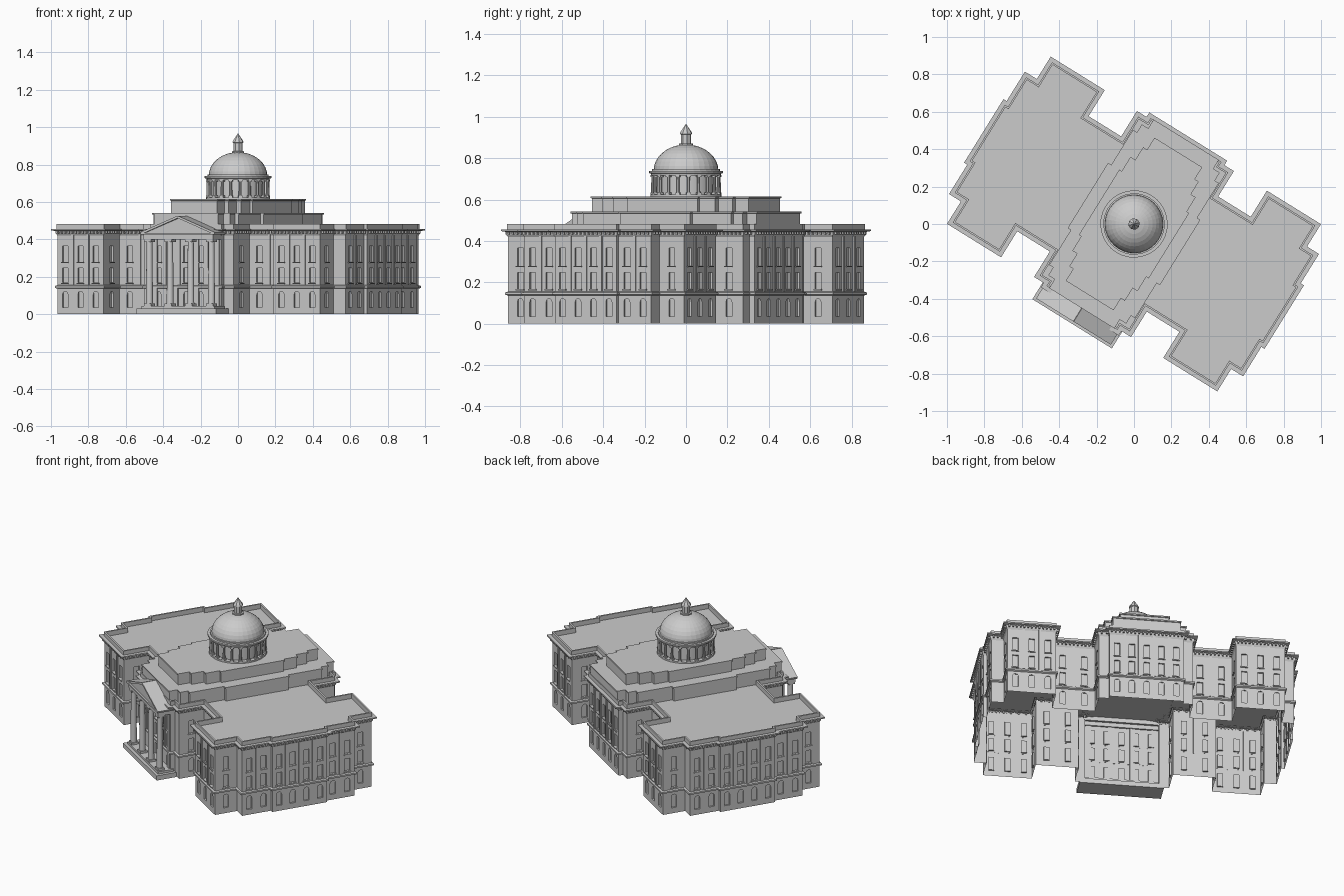
import bpy, bmesh, math
from mathutils import Matrix, Vector

cube = bpy.data.objects.get("Cube")
if cube:
    bpy.data.objects.remove(cube)

TURN = math.radians(-31.8)

stone = bpy.data.materials.new("pale grey stone")
stone.use_nodes = True
GREY = (0.6, 0.6, 0.6, 1)
stone.diffuse_color = GREY
stone.node_tree.nodes["Principled BSDF"].inputs["Base Color"].default_value = GREY


def finish(bm, name, smooth=False):
    """Turn a bmesh into a named object, swung to the building's heading."""
    mesh = bpy.data.meshes.new(name)
    bm.to_mesh(mesh)
    bm.free()
    mesh.materials.append(stone)
    obj = bpy.data.objects.new(name, mesh)
    bpy.context.scene.collection.objects.link(obj)
    obj.rotation_euler.z = TURN
    if smooth:
        bpy.context.view_layer.objects.active = obj
        obj.select_set(True)
        bpy.ops.object.shade_smooth_by_angle(angle=math.radians(30))
        obj.select_set(False)
    return obj


def face(bm, points):
    return bm.faces.new([bm.verts.new(p) for p in points])


def box(bm, centre, size, angle=0):
    m = (Matrix.Translation(centre) @ Matrix.Rotation(angle, 4, 'Z')
         @ Matrix.Diagonal((*size, 1)))
    bmesh.ops.create_cube(bm, size=1, matrix=m)


def mirrored(quarter):
    """Full counter-clockwise plan from its +x +y quarter (side to back)."""
    flip = [(-x, y) for x, y in reversed(quarter)]
    half = quarter + flip
    return half + [(-x, -y) for x, y in half]


def edges(plan):
    """Yield start, direction, outward normal and length of each plan edge."""
    for i, p in enumerate(plan):
        a, b = Vector(p), Vector(plan[(i + 1) % len(plan)])
        d = (b - a).normalized()
        yield a, d, Vector((d.y, -d.x)), (b - a).length


def offset(plan, amount):
    normals = [e[2] for e in edges(plan)]
    return [tuple(Vector(p) + amount * (normals[i] + normals[i - 1]))
            for i, p in enumerate(plan)]


def sweep(bm, plan, profile, cap=False):
    """Run an (offset, height) profile round a plan; cap closes the end."""
    rings = []
    for out, z in profile:
        rings.append([bm.verts.new((x, y, z)) for x, y in offset(plan, out)])
    n = len(plan)
    for low, high in zip(rings, rings[1:]):
        for i in range(n):
            j = (i + 1) % n
            bm.faces.new((low[i], low[j], high[j], high[i]))
    if cap:
        bm.faces.new(rings[-1])


def lathe(name, profile, sides, smooth=False):
    bm = bmesh.new()
    for (r0, z0), (r1, z1) in zip(profile, profile[1:]):
        for i in range(sides):
            a, b = (math.tau * k / sides for k in (i, i + 1))
            pts = [(r0 * math.cos(a), r0 * math.sin(a), z0), (r0 * math.cos(b), r0 * math.sin(b), z0),
                   (r1 * math.cos(b), r1 * math.sin(b), z1), (r1 * math.cos(a), r1 * math.sin(a), z1)]
            if r0 == 0:
                pts.pop(0)
            elif r1 == 0:
                pts.pop()
            face(bm, pts)
    bmesh.ops.remove_doubles(bm, verts=bm.verts, dist=1e-5)
    return finish(bm, name, smooth)


# Plan of the walls: a central block, linked to two wings with stepped ends
cornice_plan = mirrored([(.945, .2), (.925, .2), (.925, .385), (.85, .385),
                         (.85, .526), (.51, .526), (.51, .362), (.305, .362),
                         (.305, .522), (.245, .522), (.245, .55)])
wall_plan = offset(cornice_plan, -.025)

# Walls with recessed windows, arched on the ground floor
ROWS = [(.035, .122), (.168, .248), (.28, .365)]
WIDE, DEEP, TOP = .034, .01, .43
walls, pilasters, dentils = bmesh.new(), bmesh.new(), bmesh.new()
for a, d, n, length in edges(wall_plan):
    def at(t, z, depth=0):
        p = a + d * t - n * depth
        return (p.x, p.y, z)

    def panel(t0, t1, z0, z1, depth=0):
        face(walls, [at(t0, z0, depth), at(t1, z0, depth), at(t1, z1, depth), at(t0, z1, depth)])

    count = int((length - .02) / .08)
    pitch = length / max(count, 1)
    angle = math.atan2(d.y, d.x)
    cursor = 0
    for k in range(count):
        t0 = pitch * (k + .5) - WIDE / 2
        t1 = t0 + WIDE
        panel(cursor, t0, 0, TOP)
        cursor = t1
        z = 0
        for row, (z0, z1) in enumerate(ROWS):
            panel(t0, t1, z, z0)
            z = z1
            panel(t0, t1, z0, z1, DEEP)
            rim = [(t0, z0), (t1, z0), (t1, z1), (t0, z1)]
            for i in range(4):
                p, q = rim[i], rim[(i + 1) % 4]
                face(walls, [at(*p), at(*q), at(*q, DEEP), at(*p, DEEP)])
            if row == 0:
                r = WIDE / 2
                face(walls, [at(t0, z1), at(t0, z1 - r), at(t0 + .3 * r, z1 - .3 * r), at(t0 + r, z1)])
                face(walls, [at(t1, z1), at(t1 - r, z1), at(t1 - .3 * r, z1 - .3 * r), at(t1, z1 - r)])
            else:
                c = a + d * (t0 + WIDE / 2) + n * .003
                box(pilasters, (c.x, c.y, z0 - .004), (WIDE + .01, .008, .006), angle)
        panel(t0, t1, z, TOP)
    panel(cursor, length, 0, TOP)

    # Pilasters between windows and small blocks under the cornice
    for k in range(1, count):
        c = a + d * pitch * k + n * .002
        box(pilasters, (c.x, c.y, .29), (.014, .008, .27), angle)
    blocks = max(1, int(length / .022))
    for k in range(blocks):
        c = a + d * length * (k + .5) / blocks + n * .009
        box(dentils, (c.x, c.y, .438), (.009, .018, .012), angle)
bmesh.ops.remove_doubles(walls, verts=walls.verts, dist=1e-5)
finish(walls, "walls")
finish(pilasters, "pilasters_and_sills")
finish(dentils, "cornice_blocks")

# Belt course, cornice, parapet and flat roof
bm = bmesh.new()
sweep(bm, wall_plan, [(0, .136), (.01, .141), (.01, .151), (0, .155)])
finish(bm, "belt_course")
bm = bmesh.new()
sweep(bm, wall_plan, [(0, .42), (.006, .43), (.008, .444), (.025, .448), (.025, .456),
                      (.003, .456), (.003, .482), (-.007, .482), (-.007, .452)], cap=True)
finish(bm, "cornice_and_roof")

# Two stepped terraces under the dome
tier_plans = {
    "lower_terrace": ([(.285, .2), (.265, .2), (.265, .42), (.24, .42), (.24, .47),
                       (.2, .47), (.2, .525)], .45, .542),
    "upper_terrace": ([(.215, .2), (.2, .2), (.2, .29), (.17, .29), (.17, .37),
                       (.145, .37), (.145, .445)], .54, .616),
}
for name, (quarter, z0, z1) in tier_plans.items():
    bm = bmesh.new()
    sweep(bm, mirrored(quarter), [(0, z0), (0, z1 - .01), (.005, z1 - .008), (.005, z1)], cap=True)
    finish(bm, name)

# Drum, colonnade, dome and lantern
lathe("drum", [(.172, .614), (.172, .625), (.143, .625), (.143, .72)], 32, True)
bm = bmesh.new()
COLUMNS = 20
for k in range(COLUMNS):
    ang = math.tau * k / COLUMNS
    x, y = .161 * math.cos(ang), .161 * math.sin(ang)
    bmesh.ops.create_cone(bm, segments=8, radius1=.0085, radius2=.007, depth=.095,
                          matrix=Matrix.Translation((x, y, .6725)))
    for z in (.629, .714):
        box(bm, (x, y, z), (.021, .021, .01), ang)
finish(bm, "drum_columns")
lathe("drum_cornice", [(.143, .716), (.168, .716), (.17, .725), (.18, .728), (.18, .738),
                       (.164, .738), (.164, .747), (.15, .747)], 32)
arc = [math.pi / 2 * k / 9 for k in range(10)]
lathe("dome", [(.156 * math.cos(t) if t < 1.57 else 0, .742 + .124 * math.sin(t)) for t in arc], 32)
lathe("lantern", [(.034, .855), (.034, .87), (.026, .872), (.026, .915), (.031, .918),
                  (.028, .926), (.01, .952), (0, .967)], 8)

# Portico: base, columns, entablature and pediment
bm = bmesh.new()
box(bm, (0, -.565, .015), (.5, .126, .03))
box(bm, (0, -.56, .037), (.46, .1, .014))
finish(bm, "portico_base")
bm = bmesh.new()
for x in (-.195, -.065, .065, .195):
    bmesh.ops.create_cone(bm, segments=16, radius1=.019, radius2=.016, depth=.35,
                          matrix=Matrix.Translation((x, -.584, .219)))
    for z in (.05, .394):
        box(bm, (x, -.584, z), (.044, .044, .014))
    box(bm, (x, -.526, .22), (.03, .012, .36))
finish(bm, "portico_columns", True)
bm = bmesh.new()
box(bm, (0, -.56, .414), (.44, .092, .03))
finish(bm, "portico_beam")


def gable(name, half, low, peak, front, back):
    bm = bmesh.new()
    section = [(-half, low), (half, low), (half, low + .008), (0, peak), (-half, low + .008)]
    f = face(bm, [(x, front, z) for x, z in section])
    new = bmesh.ops.extrude_face_region(bm, geom=[f], use_keep_orig=True)["geom"]
    for v in new:
        if isinstance(v, bmesh.types.BMVert):
            v.co.y = back
    bmesh.ops.recalc_face_normals(bm, faces=bm.faces)
    return finish(bm, name)


gable("pediment", .215, .425, .512, -.604, -.5)

# Raking trim along the pediment's front and roof
bm = bmesh.new()
slope = math.atan2(.088, .232)
for s in (-1, 1):
    m = (Matrix.Translation((s * .116, -.56, .476)) @ Matrix.Rotation(s * slope, 4, 'Y')
         @ Matrix.Diagonal((.25, .108, .012, 1)))
    bmesh.ops.create_cube(bm, size=1, matrix=m)
box(bm, (0, -.56, .43), (.462, .108, .01))
finish(bm, "pediment_roof")
